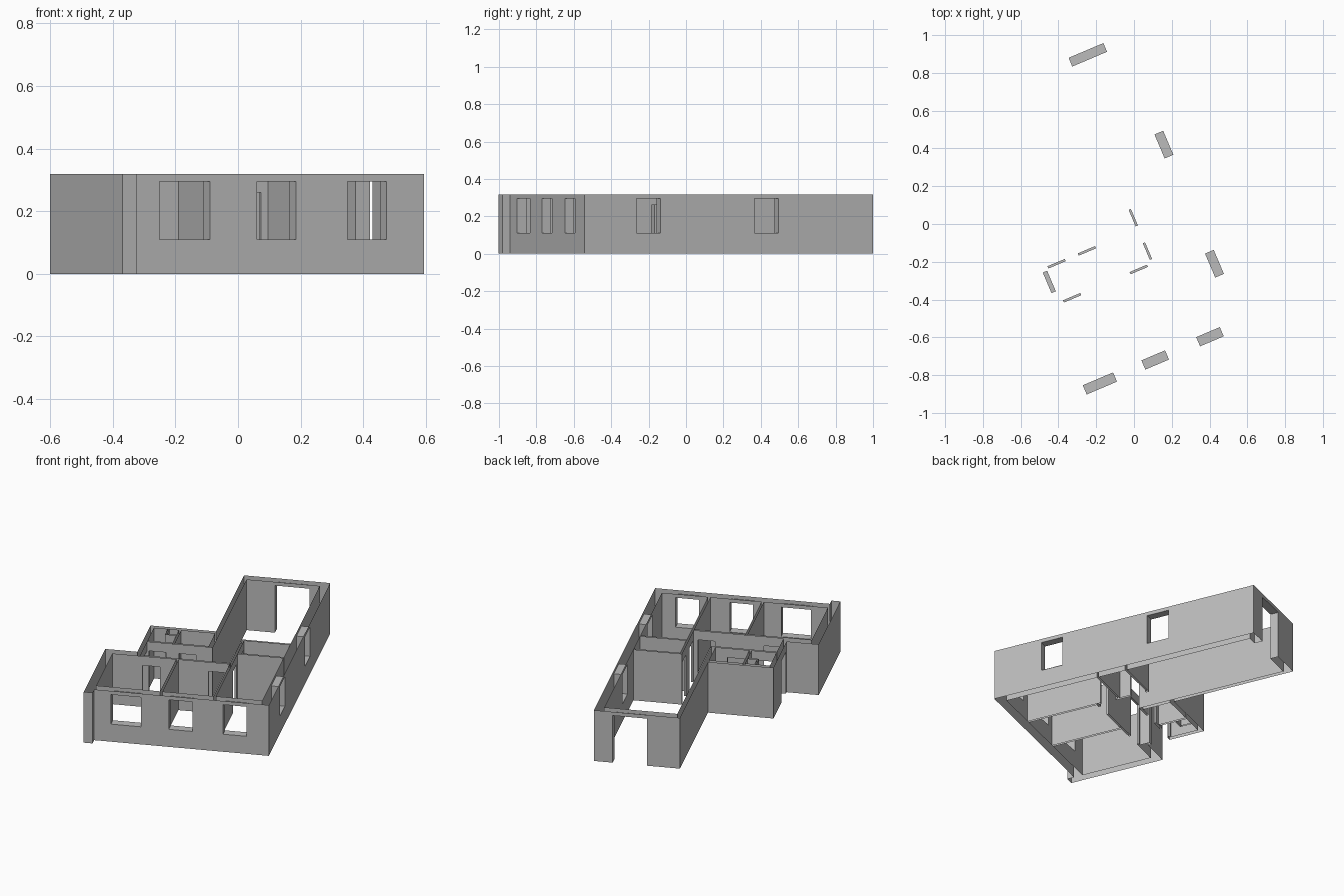
import bpy, bmesh
from math import radians
from mathutils import Matrix

cube = bpy.data.objects.get("Cube")
if cube:
    bpy.data.objects.remove(cube, do_unlink=True)

HEIGHT = 0.318
SILL, HEAD, DOOR_HEAD = 0.11, 0.295, 0.26
TURN = Matrix.Rotation(radians(23), 4, 'Z')

grey = bpy.data.materials.new("wall_grey")
grey.use_nodes = True
grey.diffuse_color = (0.5, 0.5, 0.5, 1)
grey.node_tree.nodes["Principled BSDF"].inputs["Base Color"].default_value = (0.5, 0.5, 0.5, 1)


def prism(bm, outline, z0, z1):
    """Extrude a plan outline between two heights."""
    base = bm.faces.new([bm.verts.new((x, y, z0)) for x, y in outline])
    top = bmesh.ops.extrude_face_region(bm, geom=[base])["geom"]
    bmesh.ops.translate(bm, vec=(0, 0, z1 - z0),
                        verts=[v for v in top if isinstance(v, bmesh.types.BMVert)])


def rect(x0, y0, x1, y1):
    return [(x0, y0), (x1, y0), (x1, y1), (x0, y1)]


def finish(name, bm):
    bmesh.ops.recalc_face_normals(bm, faces=bm.faces)
    mesh = bpy.data.meshes.new(name)
    bm.to_mesh(mesh)
    bm.free()
    mesh.materials.append(grey)
    obj = bpy.data.objects.new(name, mesh)
    bpy.context.collection.objects.link(obj)
    return obj


# Outer outline of the flat, with the stub past the front wall
bm = bmesh.new()
prism(bm, [(0.335, -0.733), (0.335, 0.945), (-0.165, 0.945), (-0.165, 0.175),
           (-0.545, 0.175), (-0.545, -0.187), (-0.731, -0.187), (-0.731, -0.778),
           (-0.68, -0.778), (-0.68, -0.733)], 0, HEIGHT)
walls = finish("apartment_walls", bm)

# Rooms hollowed out of the block
bm = bmesh.new()
living_and_hall = [(0.285, 0.895), (-0.14, 0.895), (-0.14, -0.04), (-0.52, -0.04),
                   (-0.52, -0.225), (0.003, -0.225), (0.003, 0.1), (0.285, 0.1)]
small_room = rect(0.016, -0.083, 0.285, 0.088)
right_room = rect(0.016, -0.68, 0.285, -0.095)
middle_room = rect(-0.295, -0.68, 0.003, -0.238)
left_room = rect(-0.68, -0.68, -0.308, -0.238)
bath = rect(-0.52, -0.027, -0.375, 0.15)
kitchen = rect(-0.362, -0.027, -0.165, 0.15)
for room in (living_and_hall, small_room, right_room, middle_room, left_room, bath, kitchen):
    prism(bm, room, -0.1, HEIGHT + 0.1)
rooms = finish("room_cutter", bm)

# Windows and doors: along x or y, centre, width, wall depth
bm = bmesh.new()


def opening(axis, x, y, width, depth, z0, z1):
    w, d = (width / 2, depth / 2) if axis == 'x' else (depth / 2, width / 2)
    prism(bm, rect(x - w, y - d, x + w, y + d), z0, z1)


for x, width in ((0.137, 0.136), (-0.178, 0.136), (-0.496, 0.174)):
    opening('x', x, -0.707, width, 0.08, SILL, HEAD)
for y in (0.325, -0.36):
    opening('y', 0.31, y, 0.138, 0.08, SILL, HEAD)
opening('x', 0.125, 0.92, 0.2, 0.08, -0.1, HEAD)
opening('y', -0.533, -0.107, 0.118, 0.05, -0.1, DOOR_HEAD)
for x, y in ((-0.071, -0.231), (-0.454, -0.231), (-0.285, -0.033), (-0.459, -0.033)):
    opening('x', x, y, 0.1, 0.03, -0.1, DOOR_HEAD)
for y in (0.032, -0.16):
    opening('y', 0.01, y, 0.095, 0.03, -0.1, DOOR_HEAD)
openings = finish("opening_cutter", bm)

for cutter in (rooms, openings):
    cutter.hide_render = True
    mod = walls.modifiers.new(cutter.name, 'BOOLEAN')
    mod.operation, mod.solver, mod.object = 'DIFFERENCE', 'EXACT', cutter

# Bake the cuts, then leave the walls open at top and bottom
bpy.context.view_layer.update()
graph = bpy.context.evaluated_depsgraph_get()
cut_mesh = bpy.data.meshes.new_from_object(walls.evaluated_get(graph))
walls.modifiers.clear()
bm = bmesh.new()
bm.from_mesh(cut_mesh)
caps = [f for f in bm.faces if abs(f.normal.z) > 0.9
        and (f.calc_center_median().z < 0.01 or f.calc_center_median().z > HEIGHT - 0.01)]
bmesh.ops.delete(bm, geom=caps, context='FACES')


# Small shaft screens in the bathroom
def screen(x0, y0, x1, y1):
    for a, b in ((( x0, y0), (x1, y0)), ((x0, y1), (x1, y1)),
                 ((x0, y0), (x0, y1)), ((x1, y0), (x1, y1))):
        bm.faces.new([bm.verts.new((*p, z)) for p, z in
                      ((a, 0), (b, 0), (b, HEIGHT), (a, HEIGHT))])


screen(-0.44, 0.075, -0.375, 0.085)
screen(-0.44, 0.085, -0.43, 0.15)

bm.transform(TURN)
bm.to_mesh(cut_mesh)
bm.free()
walls.data = cut_mesh
for cutter in (rooms, openings):
    bpy.data.objects.remove(cutter, do_unlink=True)
